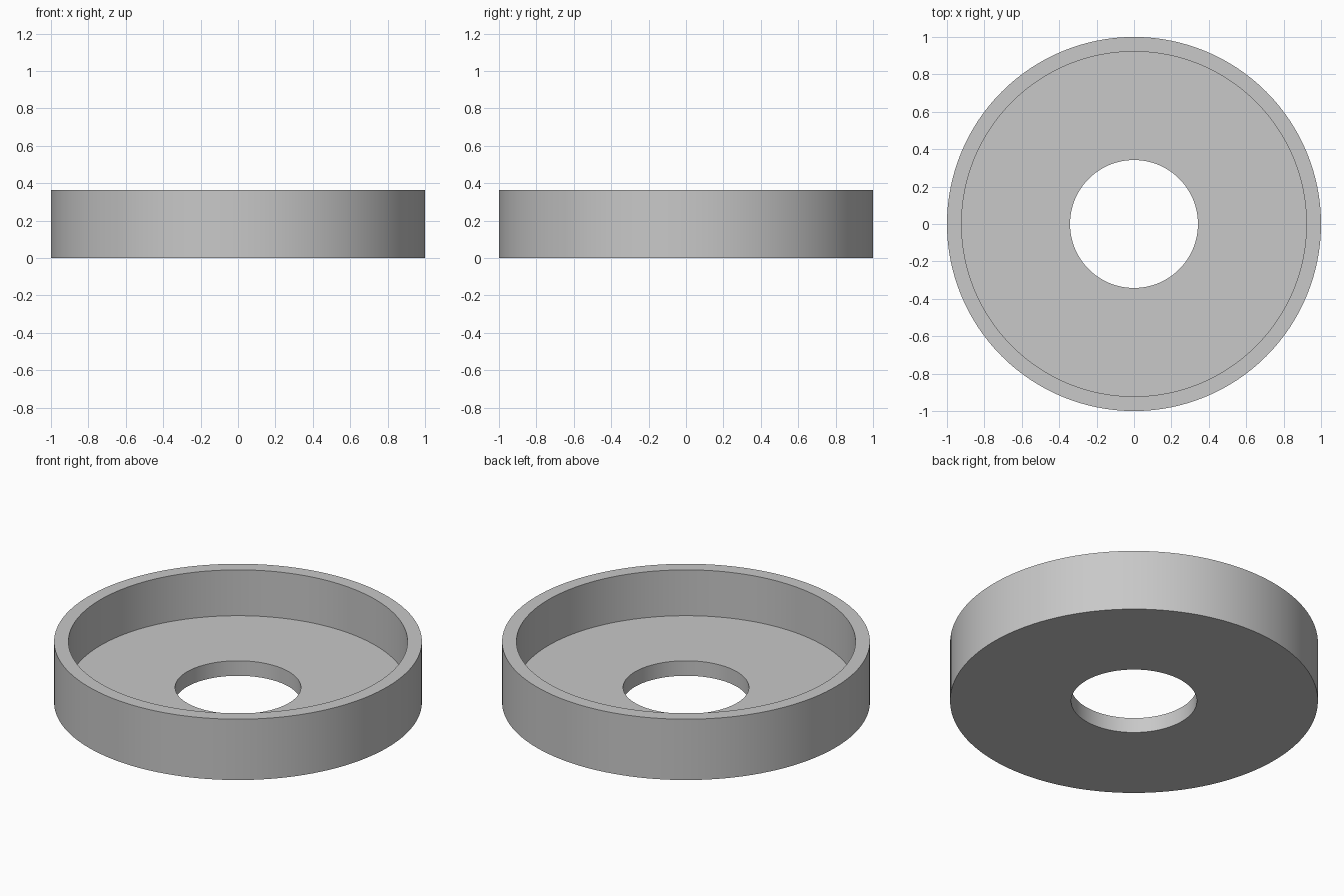
import bpy
import bmesh
import math

cube = bpy.data.objects.get("Cube")
if cube:
    bpy.data.objects.remove(cube, do_unlink=True)

OUTER, INNER, HOLE = 1.0, 0.922, 0.342
HEIGHT, FLOOR = 0.365, 0.09
SEGMENTS = 128

# Plain grey finish
grey = bpy.data.materials.new("light grey")
grey.use_nodes = True
colour = (0.58, 0.58, 0.58, 1)
grey.diffuse_color = colour
grey.node_tree.nodes["Principled BSDF"].inputs["Base Color"].default_value = colour

# Closed cross-section of the dish: underside, outer wall, rim, inner wall, floor, hole
profile = [(HOLE, 0), (OUTER, 0), (OUTER, HEIGHT),
           (INNER, HEIGHT), (INNER, FLOOR), (HOLE, FLOOR)]

# Revolve the cross-section around the upright axis
bm = bmesh.new()
verts = [bm.verts.new((r, 0, z)) for r, z in profile]
edges = [bm.edges.new((a, b)) for a, b in zip(verts, verts[1:] + verts[:1])]
bmesh.ops.spin(bm, geom=verts + edges, cent=(0, 0, 0), axis=(0, 0, 1),
               angle=math.tau, steps=SEGMENTS, use_merge=True)
bmesh.ops.remove_doubles(bm, verts=bm.verts, dist=0.0001)
bmesh.ops.recalc_face_normals(bm, faces=bm.faces)
mesh = bpy.data.meshes.new("ring_dish")
bm.to_mesh(mesh)
bm.free()
mesh.materials.append(grey)

dish = bpy.data.objects.new("ring_dish", mesh)
bpy.context.collection.objects.link(dish)

# Smooth round walls with crisp rims
bpy.ops.object.select_all(action="DESELECT")
dish.select_set(True)
bpy.context.view_layer.objects.active = dish
bpy.ops.object.shade_smooth_by_angle(angle=math.radians(30))
